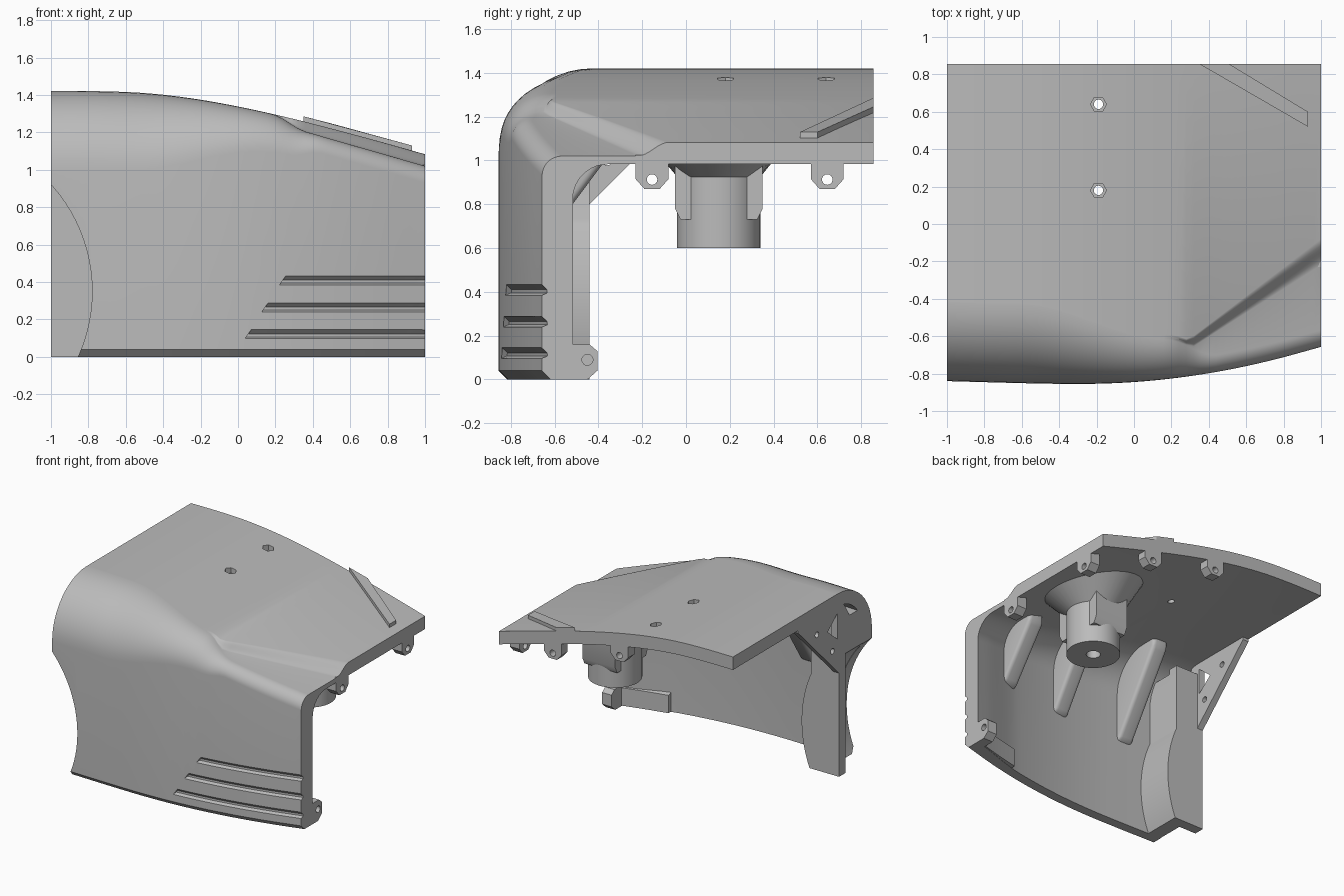
import bpy, bmesh, math

cube = bpy.data.objects.get("Cube")
if cube:
    bpy.data.objects.remove(cube)

grey = bpy.data.materials.new("plain_grey")
grey.use_nodes = True
grey.diffuse_color = (0.5, 0.5, 0.5, 1)
grey.node_tree.nodes["Principled BSDF"].inputs["Base Color"].default_value = (0.5, 0.5, 0.5, 1)


def loft(name, rings):
    """Closed solid through equal-sized rings of 3D points."""
    bm = bmesh.new()
    rows = [[bm.verts.new(p) for p in ring] for ring in rings]
    n = len(rows[0])
    for a, b in zip(rows, rows[1:]):
        for i in range(n):
            j = (i + 1) % n
            bm.faces.new((a[i], a[j], b[j], b[i]))
    bm.faces.new(rows[0])
    bm.faces.new(rows[-1])
    bmesh.ops.recalc_face_normals(bm, faces=bm.faces)
    mesh = bpy.data.meshes.new(name)
    bm.to_mesh(mesh)
    bm.free()
    mesh.materials.append(grey)
    ob = bpy.data.objects.new(name, mesh)
    bpy.context.collection.objects.link(ob)
    return ob


def prism(name, pts, axis, lo, hi):
    """Extrude a 2D outline along the named axis."""
    place = {"x": lambda u, v, w: (w, u, v),
             "y": lambda u, v, w: (u, w, v),
             "z": lambda u, v, w: (u, v, w)}[axis]
    return loft(name, [[place(u, v, w) for u, v in pts] for w in (lo, hi)])


def arc(cu, cv, r, a0, a1, n):
    return [(cu + r * math.cos(math.radians(a0 + (a1 - a0) * i / n)),
             cv + r * math.sin(math.radians(a0 + (a1 - a0) * i / n))) for i in range(n + 1)]


def circle(cu, cv, r, n=24):
    return arc(cu, cv, r, 0, 360, n)[:-1]


def activate(ob):
    bpy.ops.object.select_all(action="DESELECT")
    ob.select_set(True)
    bpy.context.view_layer.objects.active = ob


def apply_mod(ob, mod):
    activate(ob)
    bpy.ops.object.modifier_apply(modifier=mod.name)


def cut(ob, cutter):
    mod = ob.modifiers.new("cut", "BOOLEAN")
    mod.operation = "DIFFERENCE"
    mod.solver = "EXACT"
    mod.object = cutter
    apply_mod(ob, mod)
    bpy.data.objects.remove(cutter)


def spline(vals, x):
    """Smooth curve through values spread evenly over x = -1..1."""
    n = len(vals) - 1
    t = min(max((x + 1) / 2, 0), 1) * n
    i = min(int(t), n - 1)
    f = t - i
    p1, p2 = vals[i], vals[i + 1]
    p0 = vals[i - 1] if i else 2 * p1 - p2
    p3 = vals[i + 2] if i + 2 <= n else 2 * p2 - p1
    return p1 + 0.5 * f * (p2 - p0 + f * (2*p0 - 5*p1 + 4*p2 - p3 + f * (3*(p1 - p2) + p3 - p0)))


def smooth(a, b, x):
    t = min(max((x - a) / (b - a), 0), 1)
    return t * t * (3 - 2 * t)


def mix(a, b, t):
    return a + (b - a) * t


def front(x):
    return spline([-.84, -.847, -.853, -.855, -.845, -.82, -.78, -.725, -.657], x)


def top(x):
    return spline([1.42, 1.42, 1.41, 1.382, 1.338, 1.283, 1.22, 1.153, 1.083], x)


def inner(x):
    return front(x) + mix(0.115, 0.14, smooth(0.5, 0.9, x))


BACK, ROOF = 0.855, 0.1


def section(x):
    yf, zt = front(x), top(x)
    yi, zi = inner(x), zt - ROOF
    t = min(max((x - 0.2) / 0.8, 0), 1)
    r = mix(mix(0.42, 0.2, smooth(-0.6, 0.25, x)), 0.09, smooth(0.18, 0.45, x))
    ri = mix(0.3, 0.16, smooth(-0.8, 1, x))
    # lowered corner facet in front of the diagonal crease
    drop = (zt - mix(1.25, 1.02, t)) * smooth(0.18, 0.36, x)
    y0 = max(mix(-0.73, -0.22, t), yf + r + 0.005)
    y1 = max(mix(-0.69, -0.08, t), y0 + 0.03)
    zl = zt - drop
    pts = [(yi, 0), (yf + 0.04, 0), (yf, 0.04)]
    pts += arc(yf + r, zl - r, r, 180, 90, 12)
    pts += [(mix(y0, y1, k / 8), zl + drop * smooth(0, 8, k)) for k in range(9)]
    pts += [(BACK, zt), (BACK, zi)]
    pts += arc(yi + ri, zi - ri, ri, 90, 180, 10)
    return [(x, y, z) for y, z in pts]


# Main curved panel
shell = loft("panel_shell", [section(-1 + i / 25) for i in range(51)])

# Wheel arch opening
AX, AZ, AR = -1.63, 0.35, 0.85
cut(shell, prism("arch_cutter", circle(AX, AZ, AR, 96), "y", -2, -0.55))

# Side louvre grooves following the front curve
for z, x0 in ((0.41, 0.24), (0.265, 0.145), (0.122, 0.055)):
    rings = []
    for i in range(21):
        x = mix(x0, 1.06, i / 20)
        ring = []
        for dy, dz in ((-.004, .027), (.025, 0), (.025, -.015), (-.004, -.027), (-.04, -.027), (-.04, .027)):
            px = x + dz * 0.7
            ring.append((px, front(px) + dy, z + dz))
        rings.append(ring)
    cut(shell, loft("louvre_cutter", rings))

# Hexagonal screw recesses in the roof
for y in (0.18, 0.64):
    cut(shell, prism("hex_cutter", circle(-0.19, y, 0.043, 6), "z", 1.335, 1.5))
    cut(shell, prism("hole_cutter", circle(-0.19, y, 0.025), "z", 1.1, 1.5))


# Arch liner: back plate and rim, running straight up to the roof above the curve
def arch_edge(r, x_end):
    return arc(AX, AZ, r, -math.degrees(math.asin(AZ / r)),
               math.degrees(math.acos((x_end - AX) / r)), 32)


outer = arch_edge(0.95, -0.76)
prism("arch_back_plate", outer + [(-.76, 1.24), (-1, 1.24), (-1, 0)], "y", -0.52, -0.44)
prism("arch_rim", outer + [(-.76, 1.2), (-1, 1.2)] + arch_edge(AR + 0.002, -1)[::-1], "y", -0.75, -0.5)

# End gusset with triangular window and holes
gusset = prism("end_gusset", [(-.5, .8), (-.44, .8), (.06, 1.3), (.06, 1.34), (-.48, 1.34),
                              (-.6, 1.15), (-.5, 1.0)], "x", -1, -0.95)
cut(gusset, prism("window_cutter", [(-.42, 1.07), (-.42, 1.27), (-.3, 1.17)], "x", -1.1, -0.9))
for y, z in ((-0.17, 1.2), (-0.36, 1.0)):
    cut(gusset, prism("hole_cutter", circle(y, z, 0.022), "x", -1.1, -0.9))

# Rounded ribs in the inside corner
for x, reach in ((0.61, 0.3), (0.07, 0.34), (-0.53, 0.4)):
    yw, zr = inner(x), top(x) - ROOF
    rib = prism("corner_rib", [(yw - .04, .64), (yw + .015, .66), (yw + reach, zr - .05), (yw + reach, zr + .04),
                               (yw + .06, zr), (yw - .04, zr - .14)], "x", x - 0.065, x + 0.065)
    mod = rib.modifiers.new("round", "BEVEL")
    mod.width, mod.segments = 0.06, 6
    apply_mod(rib, mod)


# Mounting lugs on the end and back edges
def lug(axis, u, zr, lo, hi):
    shape = [(-.075, .04), (-.075, -.07), (-.035, -.115), (.035, -.115), (.075, -.07), (.075, .04)]
    ob = prism("mounting_lug", [(u + a, zr + b) for a, b in shape], axis, lo, hi)
    cut(ob, prism("hole_cutter", circle(u, zr - 0.072, 0.024), axis, lo - 0.1, hi + 0.1))


for y in (-0.155, 0.645):
    lug("x", y, 0.985, 0.92, 1)
for x in (0.54, -0.03):
    lug("y", x, top(x) - ROOF, 0.78, BACK)

# Lower corner bracket and the ledge beside it
bracket = prism("corner_bracket", [(-.56, 0), (-.45, 0), (-.405, .04), (-.405, .13), (-.44, .16), (-.54, .16)],
                "x", 0.92, 1)
cut(bracket, prism("hole_cutter", circle(-0.45, 0.09, 0.025), "x", 0.96, 1.1))
ledge = []
for i in range(9):
    x = mix(0.58, 0.95, i / 8)
    ledge.append([(x, front(x) + d, z) for d, z in ((.06, .002), (.15, .002), (.15, .14), (.06, .17))])
loft("bottom_ledge", ledge)

# Round mounting post with flared base and side blocks
PX, PY = 0.5, 0.15
rings = [[(x, y, z) for x, y in circle(PX, PY, 0.19, 40)] for z in (0.6, 0.925)]
rings.append([(x, y, top(x) - 0.07) for x, y in circle(PX, PY, 0.37, 40)])
post = loft("mounting_post", rings)
cut(post, prism("hole_cutter", circle(PX, PY, 0.05), "z", 0.5, 0.8))
prism("post_side_blocks", [(-.05, 1.08), (-.05, .78), (-.025, .73), (.325, .73), (.35, .78), (.35, 1.08)],
      "x", PX - 0.14, PX + 0.14)

# Raised diagonal strip on the roof
strip = [(0.35, BACK), (0.93, 0.52), (0.93, 0.6), (0.51, BACK)]
loft("roof_strip", [[(x, y, top(x) + dz) for x, y in strip] for dz in (-0.03, 0.027)])

for ob in [o for o in bpy.context.scene.objects if o.type == "MESH"]:
    activate(ob)
    bpy.ops.object.shade_smooth_by_angle(angle=math.radians(28))
